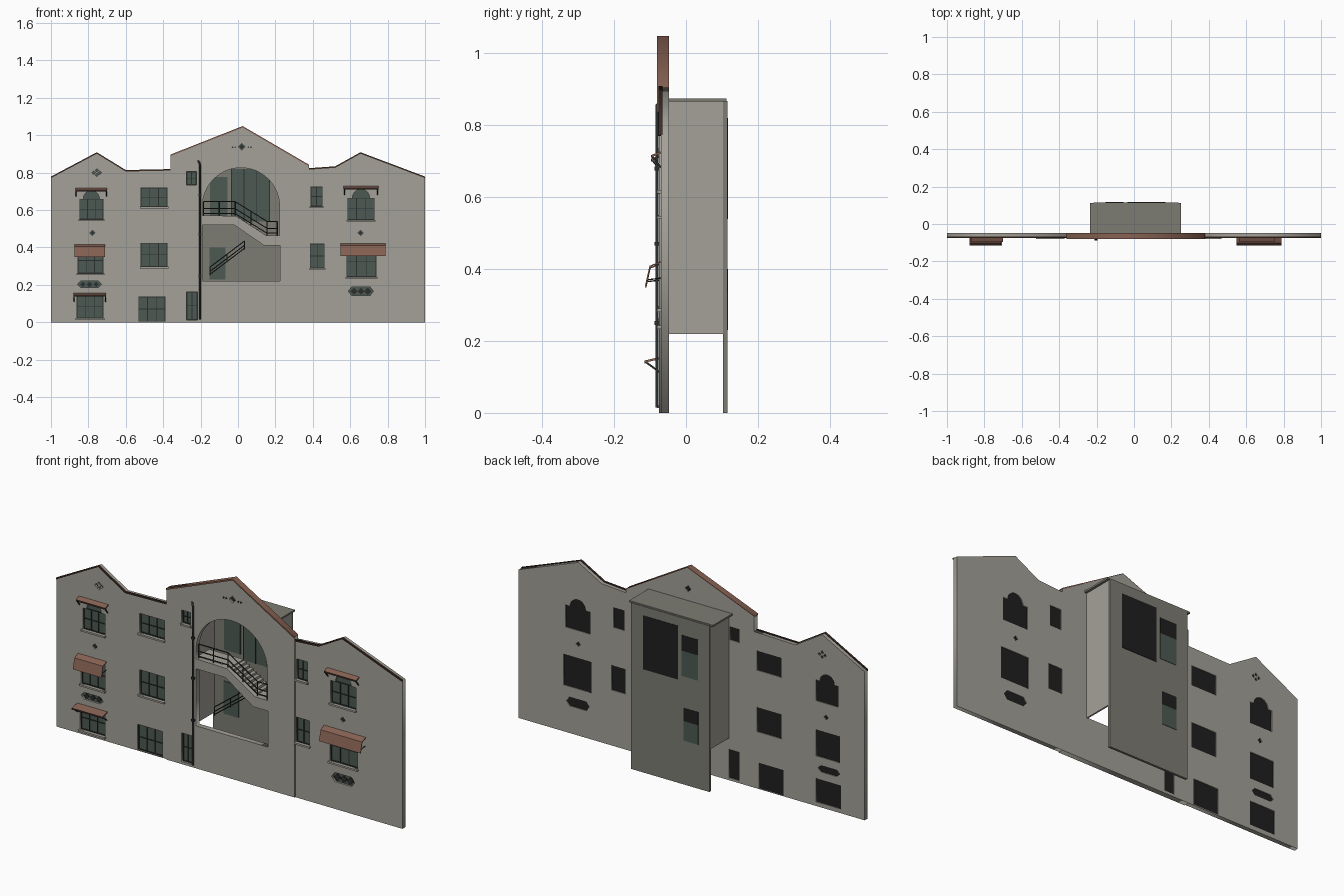
import bpy, bmesh
from math import sin, cos, pi, radians
from mathutils import Matrix

cube = bpy.data.objects.get("Cube")
if cube:
    bpy.data.objects.remove(cube, do_unlink=True)


def material(name, *rgb):
    m = bpy.data.materials.new(name)
    m.use_nodes = True
    m.diffuse_color = (*rgb, 1)
    m.node_tree.nodes["Principled BSDF"].inputs["Base Color"].default_value = (*rgb, 1)
    return m


PLASTER = material("warm grey plaster", 0.37, 0.355, 0.315)
SHADE = material("dark grey plaster", 0.205, 0.2, 0.17)
GLASS = material("green grey glass", 0.075, 0.1, 0.085)
TILE = material("brown tile", 0.24, 0.12, 0.085)
TRIM = material("dark brown trim", 0.05, 0.027, 0.02)
IRON = material("dark iron", 0.025, 0.028, 0.028)
BLACK = material("black backing", 0.014, 0.014, 0.014)


def add(name, mesh, mat):
    mesh.materials.clear()
    mesh.materials.append(mat)
    ob = bpy.data.objects.new(name, mesh)
    bpy.context.collection.objects.link(ob)
    return ob


def box(name, x, y, z, mat):
    bm = bmesh.new()
    bmesh.ops.create_cube(bm, size=1)
    for v in bm.verts:
        for i, (lo, hi) in enumerate((x, y, z)):
            v.co[i] = lo if v.co[i] < 0 else hi
    me = bpy.data.meshes.new(name)
    bm.to_mesh(me)
    bm.free()
    return add(name, me, mat)


def curve_mesh(name, cu, matrix=Matrix()):
    ob = bpy.data.objects.new(name, cu)
    bpy.context.collection.objects.link(ob)
    dg = bpy.context.evaluated_depsgraph_get()
    me = bpy.data.meshes.new_from_object(ob.evaluated_get(dg))
    me.transform(matrix)
    bpy.data.objects.remove(ob, do_unlink=True)
    return me


def spline(cu, pts, cyclic):
    s = cu.splines.new('POLY')
    s.points.add(len(pts) - 1)
    for p, co in zip(s.points, pts):
        p.co = (*co, 0, 1) if len(co) == 2 else (*co, 1)
    s.use_cyclic_u = cyclic


def slab(name, outline, y, mat, holes=()):
    """Upright plate drawn in x and z, pierced by holes."""
    cu = bpy.data.curves.new(name, 'CURVE')
    cu.dimensions = '2D'
    cu.fill_mode = 'BOTH'
    cu.extrude = (y[1] - y[0]) / 2
    for pts in [outline, *holes]:
        spline(cu, pts, True)
    mat4 = Matrix.Translation((0, sum(y) / 2, 0)) @ Matrix.Rotation(radians(90), 4, 'X')
    return add(name, curve_mesh(name, cu, mat4), mat)


def tube(name, pts, r, mat=IRON):
    cu = bpy.data.curves.new(name, 'CURVE')
    cu.dimensions = '3D'
    cu.bevel_depth = r
    cu.bevel_resolution = 1
    cu.use_fill_caps = True
    spline(cu, pts, False)
    return add(name, curve_mesh(name, cu), mat)


def sheet(name, x, profile, mat, thick=0.004):
    """Bent thin sheet, its profile given in y and z."""
    verts = [(px, *p) for p in profile for px in x]
    faces = [(i, i + 1, i + 3, i + 2) for i in range(0, len(verts) - 2, 2)]
    me = bpy.data.meshes.new(name)
    me.from_pydata(verts, [], faces)
    ob = add(name, me, mat)
    mod = ob.modifiers.new("thickness", 'SOLIDIFY')
    mod.thickness = thick
    mod.offset = 0
    return ob


def rect(x0, x1, z0, z1):
    return [(x0, z0), (x1, z0), (x1, z1), (x0, z1)]


def diamond(x, z, r):
    return [(x - r, z), (x, z - r), (x + r, z), (x, z + r)]


def arc(x, z, r, n):
    return [(x + r * cos(pi * i / n), z + r * sin(pi * i / n)) for i in range(n + 1)]


holes = []


def opening(name, outline):
    holes.append(outline)
    slab(name + "_pane", outline, (-0.06, -0.056), GLASS)
    slab(name + "_backing", outline, (-0.055, -0.051), BLACK)


def window(name, x0, x1, z0, z1, cols=3, rows=2, arch=0):
    outline = rect(x0, x1, z0, z1)
    mid = (x0 + x1) / 2
    if arch:
        outline[3:3] = arc(mid, z1, arch, 12)
    opening(name, outline)
    y, w = (-0.064, -0.059), 0.002
    for i in range(cols + 1):
        x = x0 + w + (x1 - x0 - 2 * w) * i / cols
        box(name + "_upright", (x - w, x + w), y, (z0, z1), IRON)
    for i in range(rows + 1):
        z = z0 + w + (z1 - z0 - 2 * w) * i / rows
        box(name + "_crossbar", (x0, x1), y, (z - w, z + w), IRON)
    if z0 > 0.015:
        box(name + "_sill", (x0 - 0.005, x1 + 0.005), (-0.081, -0.06), (z0 - 0.009, z0), PLASTER)


# Windows and doors of the facade
window("left_arched_window", -0.848, -0.72, 0.55, 0.66, arch=0.043)
window("left_middle_window", -0.858, -0.72, 0.262, 0.4)
window("left_lower_window", -0.863, -0.72, 0.022, 0.145)
window("left_inner_upper_window", -0.52, -0.377, 0.618, 0.72)
window("left_inner_middle_window", -0.52, -0.377, 0.297, 0.425)
window("left_double_door", -0.532, -0.388, 0.004, 0.137)
window("small_upper_window", -0.275, -0.222, 0.735, 0.805, 2)
window("small_door", -0.275, -0.217, 0.013, 0.163, 2)
window("right_arched_window", 0.585, 0.73, 0.548, 0.665, arch=0.046)
window("right_middle_window", 0.58, 0.74, 0.243, 0.405)
window("right_inner_upper_window", 0.388, 0.452, 0.62, 0.725, 2)
window("right_inner_middle_window", 0.384, 0.463, 0.29, 0.42, 2)

# Pierced ornaments
for x, z, r in [(-0.778, 0.478, 0.014), (0.655, 0.478, 0.014), (0.02, 0.938, 0.018)]:
    opening("diamond_vent", diamond(x, z, r))
    slab("diamond_vent_core", diamond(x, z, r * 0.7), (-0.068, -0.06), IRON)
for dx in (-0.05, -0.035, 0.035, 0.05):
    slab("gable_stud", diamond(0.02 + dx, 0.936, 0.005), (-0.079, -0.075), IRON)
for dx, dz in [(0, 1), (0, -1), (1, 0), (-1, 0)]:
    opening("clover_vent", diamond(-0.755 + dx * 0.016, 0.8 + dz * 0.012, 0.009))
for x, z, hw, hh in [(-0.794, 0.203, 0.064, 0.018), (0.657, 0.166, 0.067, 0.024)]:
    c = hw * 0.72
    opening("grille", [(x - hw, z), (x - c, z - hh), (x + c, z - hh),
                       (x + hw, z), (x + c, z + hh), (x - c, z + hh)])
    for i in (-1, 0, 1):
        slab("grille_diamond", diamond(x + i * hw * 0.55, z, hh * 0.8), (-0.067, -0.06), IRON)

# Stair hall openings above and below the stair band
holes.append(arc(0.016, 0.62, 0.206, 32) + [(-0.19, 0.572), (-0.01, 0.568), (0.15, 0.465), (0.222, 0.465)])
holes.append([(-0.19, 0.222), (0.225, 0.222), (0.225, 0.41), (0.14, 0.41), (-0.02, 0.52), (-0.19, 0.52)])

# Facade in three bays, with roof edging
left_top = [(-0.36, 0.815), (-0.6, 0.81), (-0.755, 0.905), (-1, 0.775)]
mid_top = [(0.38, 0.838), (0.025, 1.045), (-0.36, 0.893)]
right_top = [(1, 0.775), (0.655, 0.905), (0.52, 0.83), (0.38, 0.82)]
for name, top, front, mat in [("left", left_top, -0.07, TRIM), ("middle", mid_top, -0.075, TILE),
                              ("right", right_top, -0.07, TRIM)]:
    x1, x0 = top[0][0], top[-1][0]
    inside = [h for h in holes if x0 < h[0][0] < x1]
    slab(name + "_wall", [(x0, 0), (x1, 0)] + top, (front, -0.047), PLASTER, inside)
    back = -0.047 if mat is TILE else -0.066
    edge = top + [(x, z - 0.008) for x, z in reversed(top)]
    slab(name + "_roof_edge", [(x, z + 0.004) for x, z in edge], (front - 0.006, back), mat)

# Stair hall behind the facade
box("hall_back_wall", (-0.216, 0.238), (0.103, 0.115), (0, 0.868), SHADE)
for x in (-0.216, 0.23):
    box("hall_side_wall", (x, x + 0.008), (-0.047, 0.103), (0.22, 0.866), PLASTER)
box("hall_roof", (-0.235, 0.25), (-0.047, 0.112), (0.866, 0.875), SHADE)
for name, x0, x1, z0, z1, split in [("hall_window", -0.035, 0.168, 0.54, 0.82, 0),
                                    ("hall_upper_door", -0.15, -0.056, 0.565, 0.778, 0.62),
                                    ("hall_lower_door", -0.152, -0.067, 0.23, 0.4, 0.6)]:
    box(name, (x0, x1), (0.098, 0.1035), (z0, z1), GLASS)
    zs = z0 + (z1 - z0) * split
    box(name + "_back_top", (x0, x1), (0.1145, 0.117), (zs, z1), BLACK)
    if split:
        box(name + "_back_panel", (x0, x1), (0.1145, 0.117), (z0, zs), GLASS)
    else:
        for i in range(4):
            x = x0 + (x1 - x0) * i / 3
            box(name + "_bar", (x - 0.002, x + 0.002), (0.095, 0.099), (z0, z1), IRON)

# Stair with two landings
depth = (-0.05, 0.06)
box("upper_landing", (-0.208, -0.01), depth, (0.535, 0.566), PLASTER)
box("lower_landing", (0.145, 0.23), depth, (0.43, 0.464), PLASTER)
steps = 8
for i in range(steps):
    x, z = -0.01 + 0.155 * i / steps, 0.56 - 0.1 * i / steps
    box("stair_step", (x, x + 0.155 / steps), depth, (z - 0.03, z), PLASTER)


# Iron railings
def railing(name, path, y, drop, posts):
    for d in (0, drop * 0.5, drop * 0.85):
        tube(name + "_rail", [(x, y, z - d) for x, z in path], 0.003)
    for x, z in posts:
        tube(name + "_post", [(x, y, z), (x, y, z - drop)], 0.003)


upper = [(-0.185, 0.645), (-0.015, 0.645), (0.155, 0.54), (0.21, 0.54)]
railing("upper_railing", upper, -0.06, 0.075, upper + [(-0.1, 0.645), (0.07, 0.592)])
lower = [(-0.15, 0.295), (0.035, 0.435)]
railing("lower_railing", lower, 0.02, 0.046, lower + [(-0.058, 0.365)])

# Drain pipe with clamps
tube("drain_pipe", [(-0.203, -0.081, 0.015), (-0.203, -0.081, 0.84), (-0.207, -0.081, 0.855),
                    (-0.212, -0.072, 0.862)], 0.005)
for z in (0.25, 0.47, 0.68):
    box("pipe_clamp", (-0.211, -0.195), (-0.088, -0.074), (z - 0.005, z + 0.005), IRON)

# Awnings with a sloping top and a front drop
for x0, x1, z in [(-0.875, -0.71, 0.415), (0.548, 0.788, 0.42)]:
    sheet("awning", (x0, x1), [(-0.07, z), (-0.1, z - 0.012), (-0.112, z - 0.066)], TILE)
    for x in (x0 + 0.004, x1 - 0.004):
        tube("awning_arm", [(x, -0.07, z - 0.045), (x, -0.108, z - 0.05)], 0.002)

# Small tiled canopies on braces
for x0, x1, z, y in [(-0.87, -0.7, 0.715, -0.095), (0.565, 0.75, 0.725, -0.095), (-0.88, -0.705, 0.153, -0.114)]:
    sheet("canopy", (x0, x1), [(-0.07, z), (y, z - 0.01)], TILE, 0.006)
    box("canopy_lip", (x0, x1), (y - 0.002, y + 0.002), (z - 0.015, z - 0.007), TRIM)
    for x in (x0 + 0.004, x1 - 0.004):
        tube("canopy_brace", [(x, y, z - 0.01), (x, -0.07, z - 0.042)], 0.003)
